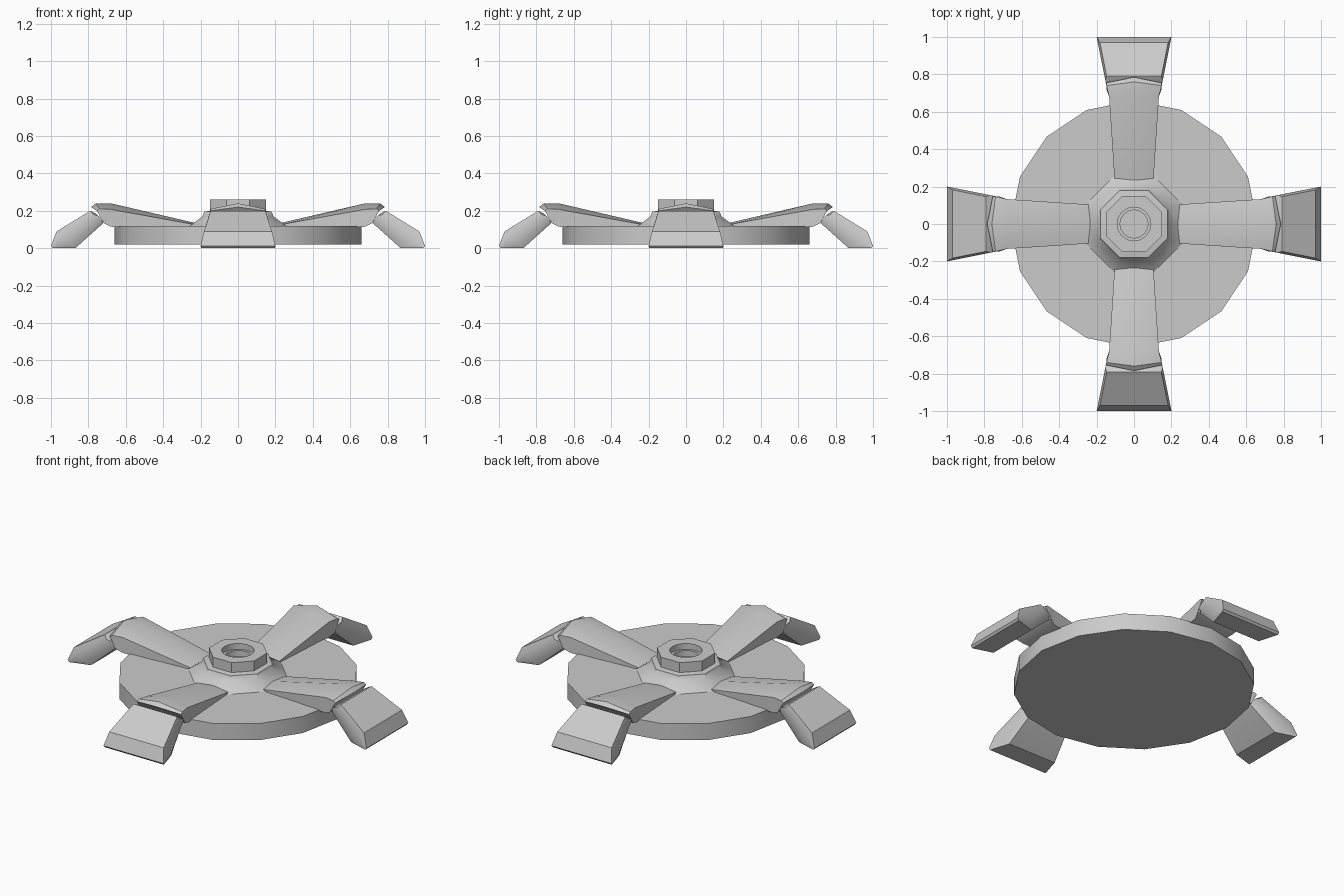
import bpy, bmesh, math
from mathutils import Matrix

if "Cube" in bpy.data.objects:
    bpy.data.objects.remove(bpy.data.objects["Cube"])

C8 = math.cos(math.pi / 8)


def finish(bm, name, angle=35):
    bmesh.ops.remove_doubles(bm, verts=bm.verts, dist=1e-5)
    bmesh.ops.recalc_face_normals(bm, faces=bm.faces)
    me = bpy.data.meshes.new(name)
    bm.to_mesh(me)
    bm.free()
    ob = bpy.data.objects.new(name, me)
    bpy.context.collection.objects.link(ob)
    bpy.ops.object.select_all(action='DESELECT')
    ob.select_set(True)
    bpy.context.view_layer.objects.active = ob
    bpy.ops.object.shade_smooth_by_angle(angle=math.radians(angle))
    return ob


def loft(name, rings, turn):
    """Skin closed rings of points, cap both ends, rotate about z."""
    bm = bmesh.new()
    vs = [[bm.verts.new(p) for p in r] for r in rings]
    n = len(vs[0])
    for a, b in zip(vs, vs[1:]):
        for i in range(n):
            j = (i + 1) % n
            bm.faces.new((a[i], a[j], b[j], b[i]))
    bm.faces.new(vs[0])
    bm.faces.new(vs[-1])
    bm.transform(Matrix.Rotation(turn, 4, 'Z'))
    return finish(bm, name)


# Sixteen-sided base disc
bm = bmesh.new()
bmesh.ops.create_cone(bm, cap_ends=True, segments=16, radius1=0.66, radius2=0.66, depth=0.10)
bm.transform(Matrix.Translation((0, 0, 0.07)))
finish(bm, "base_disc")

# Octagonal hub and collar with a round socket: (flat radius, z, is_round)
profile = [(0.27, 0.11, 0), (0.25, 0.125, 0), (0.19, 0.17, 0), (0.18, 0.195, 0),
           (0.15, 0.20, 0), (0.15, 0.26, 0), (0.09, 0.26, 1), (0.09, 0.225, 1),
           (0.075, 0.225, 1), (0.075, 0.19, 1)]
rings = []
for r, z, is_round in profile:
    ring = []
    for i in range(16):
        a = i * math.pi / 8
        rr = r if is_round or i % 2 == 0 else r / C8
        ring.append((rr * math.cos(a), rr * math.sin(a), z))
    rings.append(ring)
loft("hub_collar", rings, 0)


# Arm cross-section: low ridge on top, straight sides
def arm_ring(x_top, x_bot, w, z_bot, z_edge, z_ridge):
    xm = (x_top + x_bot) / 2
    return [(x_top, 0, z_ridge), (xm, w, z_edge), (x_bot, w, z_bot),
            (x_bot, -w, z_bot), (xm, -w, z_edge)]


# Foot cross-section: padded box slanted between a top and a bottom point
def foot_ring(top, bot, inset):
    def at(t, d):
        x = top[0] + (bot[0] - top[0]) * t
        z = top[1] + (bot[1] - top[1]) * t
        return x, 0.13 + 0.2 * (x - 0.65) - d, z
    half = [at(0, inset), at(0.3, 0), at(0.75, 0), at(1, inset)]
    return half + [(x, -y, z) for x, y, z in reversed(half)]


for i, side in enumerate(("right", "back", "left", "front")):
    turn = i * math.pi / 2
    loft(side + "_arm", [
        arm_ring(0.17, 0.17, 0.10, 0.10, 0.12, 0.125),
        arm_ring(0.25, 0.25, 0.105, 0.10, 0.13, 0.14),
        arm_ring(0.68, 0.68, 0.133, 0.115, 0.208, 0.24),
        arm_ring(0.76, 0.72, 0.147, 0.135, 0.21, 0.24),
        arm_ring(0.785, 0.725, 0.147, 0.15, 0.20, 0.22)], turn)
    loft(side + "_foot", [
        foot_ring((0.76, 0.185), (0.715, 0.145), 0.02),
        foot_ring((0.79, 0.20), (0.725, 0.13), 0.012),
        foot_ring((0.97, 0.09), (0.87, 0.0), 0.012),
        foot_ring((1.0, 0.012), (0.99, 0.0), 0.0)], turn)
